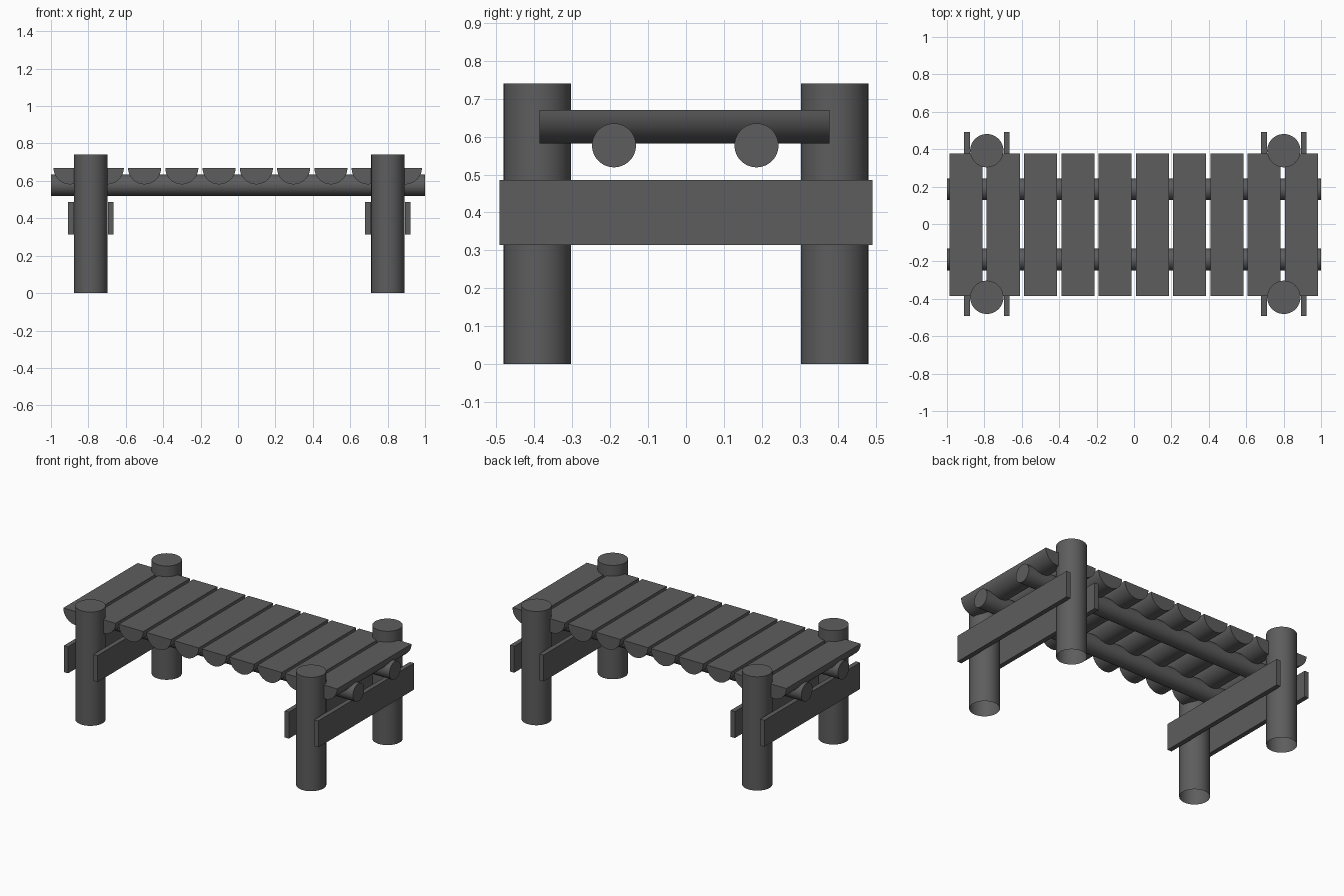
import bpy, bmesh, math
from mathutils import Matrix

if "Cube" in bpy.data.objects:
    bpy.data.objects.remove(bpy.data.objects["Cube"])

# dark grey finish shared by every part
dark = bpy.data.materials.new("dark_grey")
dark.diffuse_color = (0.11, 0.11, 0.11, 1)
dark.use_nodes = True
dark.node_tree.nodes["Principled BSDF"].inputs["Base Color"].default_value = dark.diffuse_color


def finish(name, bm, smooth=True):
    mesh = bpy.data.meshes.new(name)
    bm.to_mesh(mesh)
    bm.free()
    mesh.materials.append(dark)
    ob = bpy.data.objects.new(name, mesh)
    bpy.context.collection.objects.link(ob)
    if smooth:
        bpy.ops.object.select_all(action='DESELECT')
        ob.select_set(True)
        bpy.context.view_layer.objects.active = ob
        bpy.ops.object.shade_smooth_by_angle(angle=math.radians(35))
    return ob


def log(name, radius, length, centre, rotation=Matrix(), open_bottom=False):
    bm = bmesh.new()
    bmesh.ops.create_cone(bm, cap_ends=True, segments=48, radius1=radius, radius2=radius,
                          depth=length, matrix=Matrix.Translation(centre) @ rotation)
    bmesh.ops.recalc_face_normals(bm, faces=bm.faces)
    if open_bottom:
        bmesh.ops.delete(bm, geom=[f for f in bm.faces if f.normal.z < -0.9], context='FACES_ONLY')
    return finish(name, bm)


def board(name, size, centre):
    bm = bmesh.new()
    bmesh.ops.create_cube(bm, size=1, matrix=Matrix.Translation(centre) @ Matrix.Diagonal((*size, 1)))
    return finish(name, bm, smooth=False)


def half_log(name, x, y0, y1, top, radius, steps=24):
    # half-circle profile with its flat side up, extruded along y
    bm = bmesh.new()
    angles = [math.pi + math.pi * i / steps for i in range(steps + 1)]
    face = bm.faces.new([bm.verts.new((x + radius * math.cos(a), y0, top + radius * math.sin(a)))
                         for a in angles])
    ext = bmesh.ops.extrude_face_region(bm, geom=[face], use_keep_orig=True)
    moved = [g for g in ext["geom"] if isinstance(g, bmesh.types.BMVert)]
    bmesh.ops.translate(bm, vec=(0, y1 - y0, 0), verts=moved)
    bmesh.ops.recalc_face_normals(bm, faces=bm.faces)
    return finish(name, bm)


# upright posts, open underneath, with a pair of cross boards clamped at each end
for end, x in (("left", -0.787), ("right", 0.801)):
    for row, y in (("front", -0.392), ("back", 0.392)):
        log(f"{end}_{row}_post", 0.089, 0.74, (x, y, 0.37), open_bottom=True)
    for side, dx in (("outer", math.copysign(0.106, x)), ("inner", -math.copysign(0.106, x))):
        board(f"{end}_{side}_cross_board", (0.03, 0.984, 0.172), (x + dx, 0, 0.4))

# long round beams under the deck
for row, y in (("front", -0.19), ("back", 0.186)):
    log(f"{row}_beam", 0.058, 2.0, (0, y, 0.577), Matrix.Rotation(math.pi / 2, 4, 'Y'))

# deck of half-round planks
for i in range(10):
    half_log(f"deck_plank_{i + 1}", -0.898 + 0.1992 * i, -0.386, 0.378, 0.67, 0.0885)
